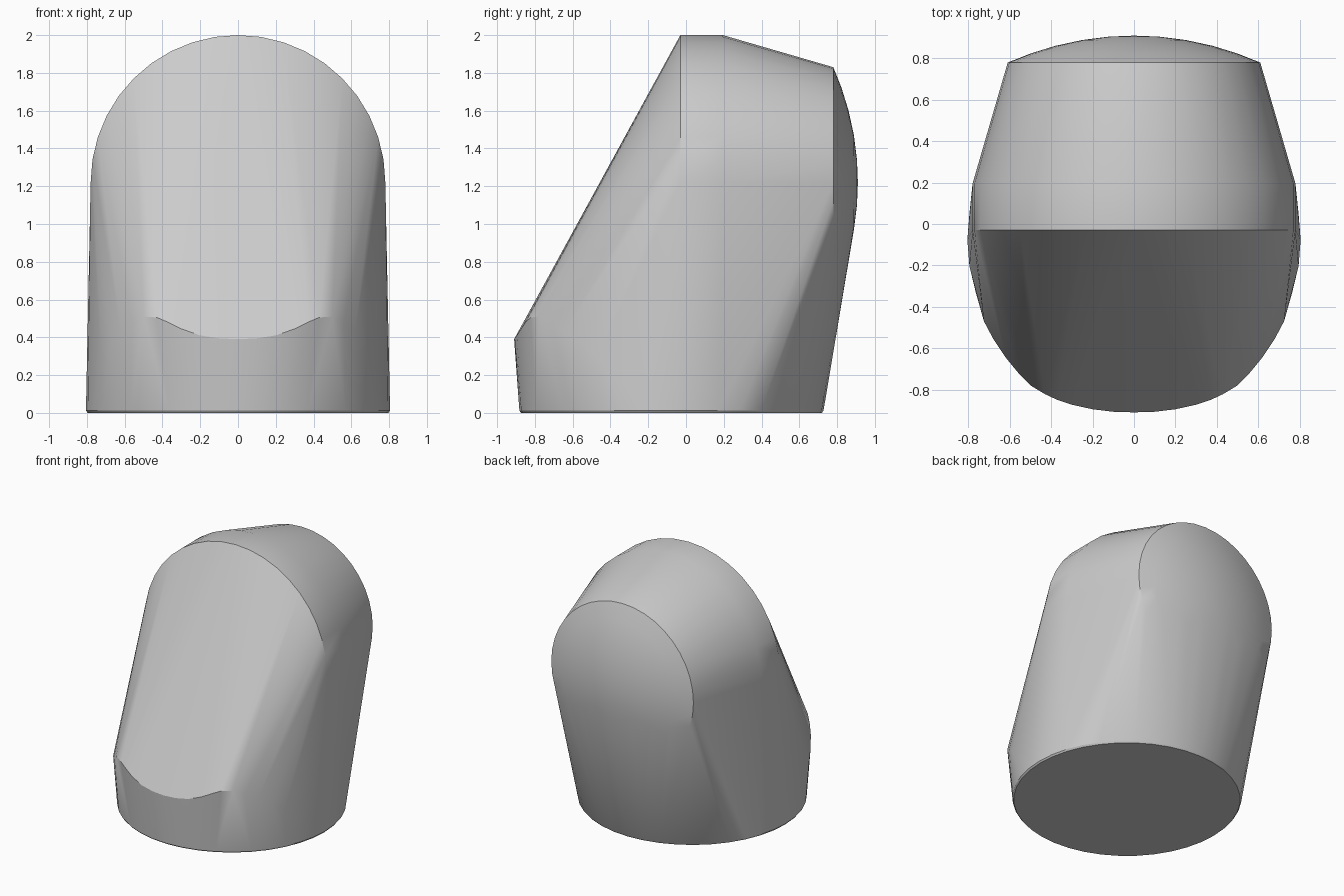
import bpy
import bmesh
from math import sin, cos, pi, sqrt

cube = bpy.data.objects.get("Cube")
if cube:
    bpy.data.objects.remove(cube)

SEG = 40
HEAD_Z = 1.22

grey = bpy.data.materials.new("light_grey")
grey.use_nodes = True
colour = (0.6, 0.6, 0.6, 1)
grey.diffuse_color = colour
grey.node_tree.nodes["Principled BSDF"].inputs["Base Color"].default_value = colour


def circle(r):
    return [(r * cos(2 * pi * i / SEG), r * sin(2 * pi * i / SEG)) for i in range(SEG)]


def floor_ring(r, z):
    return [(x, y - 0.077, z) for x, y in circle(r)]


def head_ring(r, y):
    return [(x, y, HEAD_Z + z) for x, z in circle(r)]


# Round base with a tiny softened bottom edge
points = floor_ring(0.796, 0) + floor_ring(0.805, 0.012)

# Barrel-shaped upper body lying along y, tapering to the back
points += head_ring(0.78, -0.03) + head_ring(0.78, 0.195) + head_ring(0.61, 0.78)

# Shallow domed back cap
sphere_r = 1.49
for r in (0.5, 0.38, 0.25, 0.12):
    points += head_ring(r, 0.91 - sphere_r + sqrt(sphere_r ** 2 - r * r))
points.append((0, 0.91, HEAD_Z))

# Wavy front lip, mirrored left and right
lip = [(0, -0.91, 0.39), (0.1, -0.907, 0.395), (0.2, -0.895, 0.41),
       (0.3, -0.873, 0.445), (0.37, -0.85, 0.48), (0.43, -0.822, 0.505),
       (0.5, -0.78, 0.51), (0.56, -0.718, 0.475), (0.62, -0.645, 0.43),
       (0.68, -0.555, 0.365), (0.725, -0.47, 0.3)]
points += [(s * x, y, z) for x, y, z in lip for s in (1, -1) if x or s > 0]

# Stretch one skin around all the sections
bm = bmesh.new()
for p in points:
    bm.verts.new(p)
hull = bmesh.ops.convex_hull(bm, input=bm.verts)
loose = set(hull["geom_interior"]) | set(hull["geom_unused"])
bmesh.ops.delete(bm, geom=[g for g in loose if isinstance(g, bmesh.types.BMVert)],
                 context="VERTS")
bmesh.ops.dissolve_limit(bm, angle_limit=0.004, verts=bm.verts, edges=bm.edges)
bmesh.ops.recalc_face_normals(bm, faces=bm.faces)
mesh = bpy.data.meshes.new("body")
bm.to_mesh(mesh)
bm.free()
mesh.materials.append(grey)

body = bpy.data.objects.new("body", mesh)
bpy.context.collection.objects.link(body)
bpy.ops.object.select_all(action="DESELECT")
body.select_set(True)
bpy.context.view_layer.objects.active = body
bpy.ops.object.shade_smooth_by_angle(angle=0.5)
